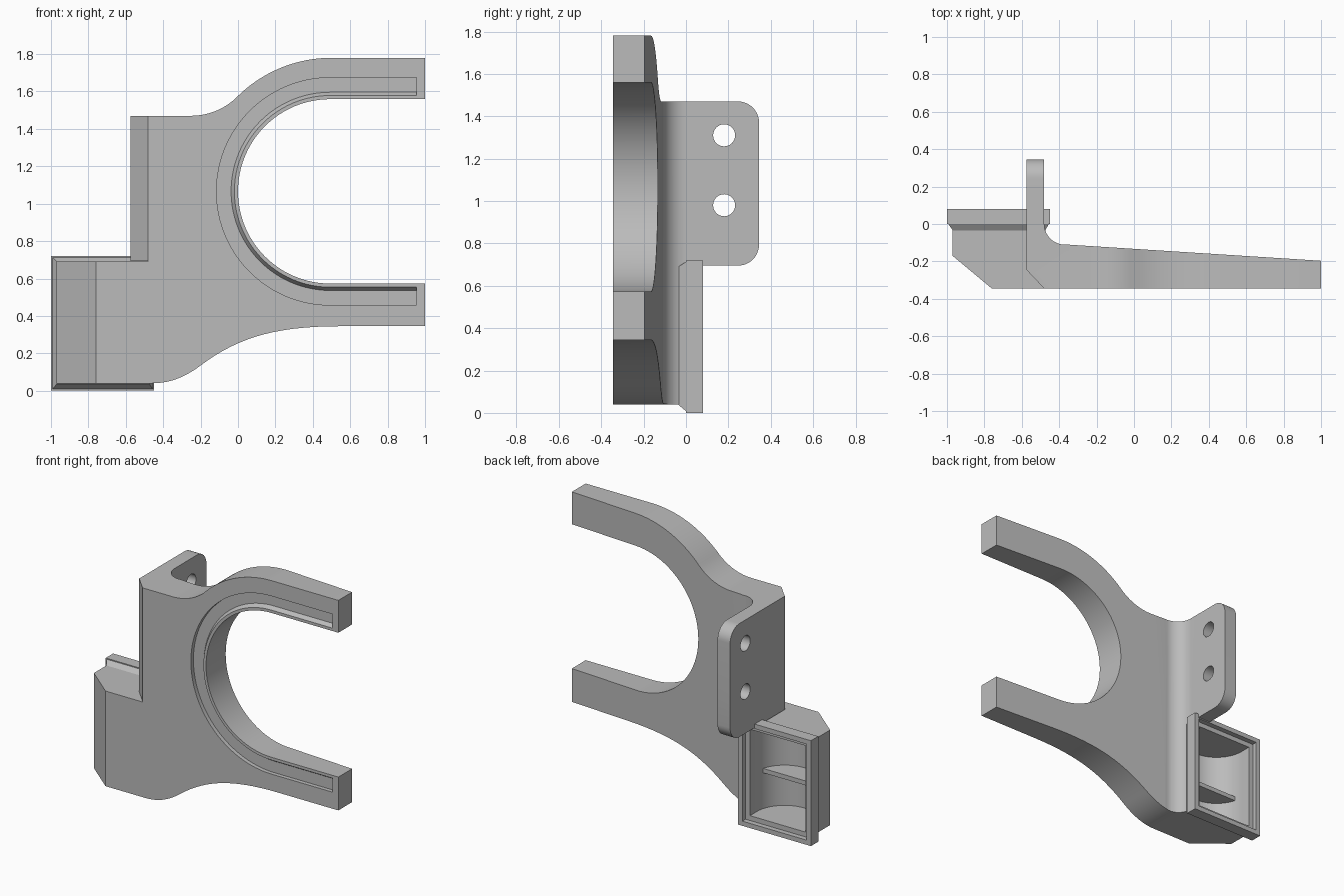
import bpy, bmesh, math
from mathutils import Vector
from mathutils.geometry import interpolate_bezier

cube = bpy.data.objects.get("Cube")
if cube:
    bpy.data.objects.remove(cube, do_unlink=True)

GREY = (0.5, 0.5, 0.5, 1.0)
mat = bpy.data.materials.new("plain grey")
mat.use_nodes = True
mat.diffuse_color = GREY
mat.node_tree.nodes["Principled BSDF"].inputs["Base Color"].default_value = GREY

PLACE = {
    "X": lambda p, d: (d, p[0], p[1]),
    "Y": lambda p, d: (p[0], d, p[1]),
    "Z": lambda p, d: (p[0], p[1], d),
}


def loft(name, axis, lo, hi, pts, pts_hi=None):
    """Solid between one outline at lo and another (or the same) at hi."""
    bm = bmesh.new()
    a = [bm.verts.new(PLACE[axis](p, lo)) for p in pts]
    b = [bm.verts.new(PLACE[axis](p, hi)) for p in (pts_hi or pts)]
    bm.faces.new(a)
    bm.faces.new(b)
    for i in range(len(a)):
        j = (i + 1) % len(a)
        bm.faces.new((a[i], a[j], b[j], b[i]))
    bmesh.ops.recalc_face_normals(bm, faces=bm.faces)
    mesh = bpy.data.meshes.new(name)
    bm.to_mesh(mesh)
    bm.free()
    mesh.materials.append(mat)
    obj = bpy.data.objects.new(name, mesh)
    bpy.context.collection.objects.link(obj)
    return obj


def combine(target, other, operation):
    """Apply a boolean and discard the helper."""
    mod = target.modifiers.new("combine", "BOOLEAN")
    mod.operation, mod.solver, mod.object = operation, "EXACT", other
    bpy.context.view_layer.objects.active = target
    bpy.ops.object.modifier_apply(modifier=mod.name)
    bpy.data.objects.remove(other, do_unlink=True)


def arc(cx, cy, r, start, end, n=24):
    angles = [math.radians(start + (end - start) * i / n) for i in range(n + 1)]
    return [(cx + r * math.cos(t), cy + r * math.sin(t)) for t in angles]


def bezier(*pts, n=16):
    return [tuple(p)[:2] for p in
            interpolate_bezier(*[Vector((x, y, 0)) for x, y in pts], n)]


def rect(x0, x1, y0, y1):
    return [(x0, y0), (x1, y0), (x1, y1), (x0, y1)]


# Fork outline seen from the front
CX, CZ = 0.493, 1.066
outline = [(1, 1.78)] + arc(0.5, 1.065, 0.715, 90, 134.4)
outline += arc(-0.252, 1.823, 0.353, -44.4, -90, 14)[1:]
outline += [(-0.575, 1.47), (-0.575, 0.695), (-0.48, 0.695), (-0.48, 0.04)]
outline += bezier((-0.46, 0.04), (-0.36, 0.04), (-0.28, 0.075), (-0.2, 0.135))
outline += bezier((-0.2, 0.135), (0, 0.285), (0.2, 0.345), (0.55, 0.345))[1:]
outline += [(1, 0.345), (1, CZ - 0.493)]
outline += arc(CX, CZ, 0.493, 270, 90, 48) + [(1, CZ + 0.493)]
body = loft("fork_bracket", "Y", -0.5, 0.5, outline)

# Tapered thickness with the filleted mounting plate, seen from above
plan = [(-0.575, 0.345), (-0.575, -0.245), (-0.48, -0.345), (1.1, -0.345),
        (1.1, -0.203)]
plan += arc(-0.37, 0, 0.11, 274, 180, 14) + [(-0.48, 0.345)]
combine(body, loft("plan", "Z", -0.2, 2, plan), "INTERSECT")

# Rounded corners of the mounting plate, seen from the side
side = [(-0.5, -0.1), (0.05, -0.1), (0.05, 0.695)]
side += arc(0.245, 0.795, 0.1, 270, 360, 10) + arc(0.245, 1.37, 0.1, 0, 90, 10)
side += [(0.05, 1.47), (0.05, 1.9), (-0.5, 1.9)]
combine(body, loft("side", "X", -1.5, 1.5, side), "INTERSECT")

# Bolt holes
for z in (0.98, 1.31):
    hole = arc(0.18, z, 0.052, 0, 360, 32)[:-1]
    combine(body, loft("hole", "X", -0.8, -0.3, hole), "DIFFERENCE")


# Shallow U groove around the fork, with a sloped inner wall
def u_band(inner, outer, end=0.955):
    return ([(end, CZ + outer)] + arc(CX, CZ, outer, 90, 270, 48) +
            [(end, CZ - outer), (end, CZ - inner)] +
            arc(CX, CZ, inner, 270, 90, 48) + [(end, CZ + inner)])


groove = loft("groove", "Y", -0.36, -0.317, u_band(0.503, 0.608), u_band(0.53, 0.608))
combine(body, groove, "DIFFERENCE")

# Lower housing with chamfered front corner
housing = [(-0.97, 0.02), (-0.97, -0.17), (-0.76, -0.345), (-0.475, -0.345),
           (-0.475, 0.02)]
combine(body, loft("housing", "Z", 0.04, 0.69, housing), "UNION")

# Rear flange with a chamfered front edge
wide = rect(-1, -0.45, 0, 0.72)
combine(body, loft("flange_rim", "Y", 0, 0.08, wide), "UNION")
combine(body, loft("flange_chamfer", "Y", -0.035, 0.01,
                   rect(-0.968, -0.475, 0.037, 0.69), wide), "UNION")

# Stepped rear opening and rounded cavity
combine(body, loft("step", "Y", 0.045, 0.2, rect(-0.968, -0.482, 0.032, 0.688)),
        "DIFFERENCE")
cavity = [(-0.515, 0.2), (-0.935, 0.2)] + arc(-0.725, -0.03, 0.21, 180, 360)
combine(body, loft("cavity", "Z", 0.065, 0.655, cavity), "DIFFERENCE")

# Shelf inside the cavity
shelf = loft("cavity_shelf", "Z", 0.31, 0.34, arc(-0.725, -0.03, 0.215, 195, 345))

# Smooth curved walls, sharp edges elsewhere
for obj in (body, shelf):
    bpy.ops.object.select_all(action="DESELECT")
    obj.select_set(True)
    bpy.context.view_layer.objects.active = obj
    bpy.ops.object.shade_smooth_by_angle(angle=math.radians(25))
